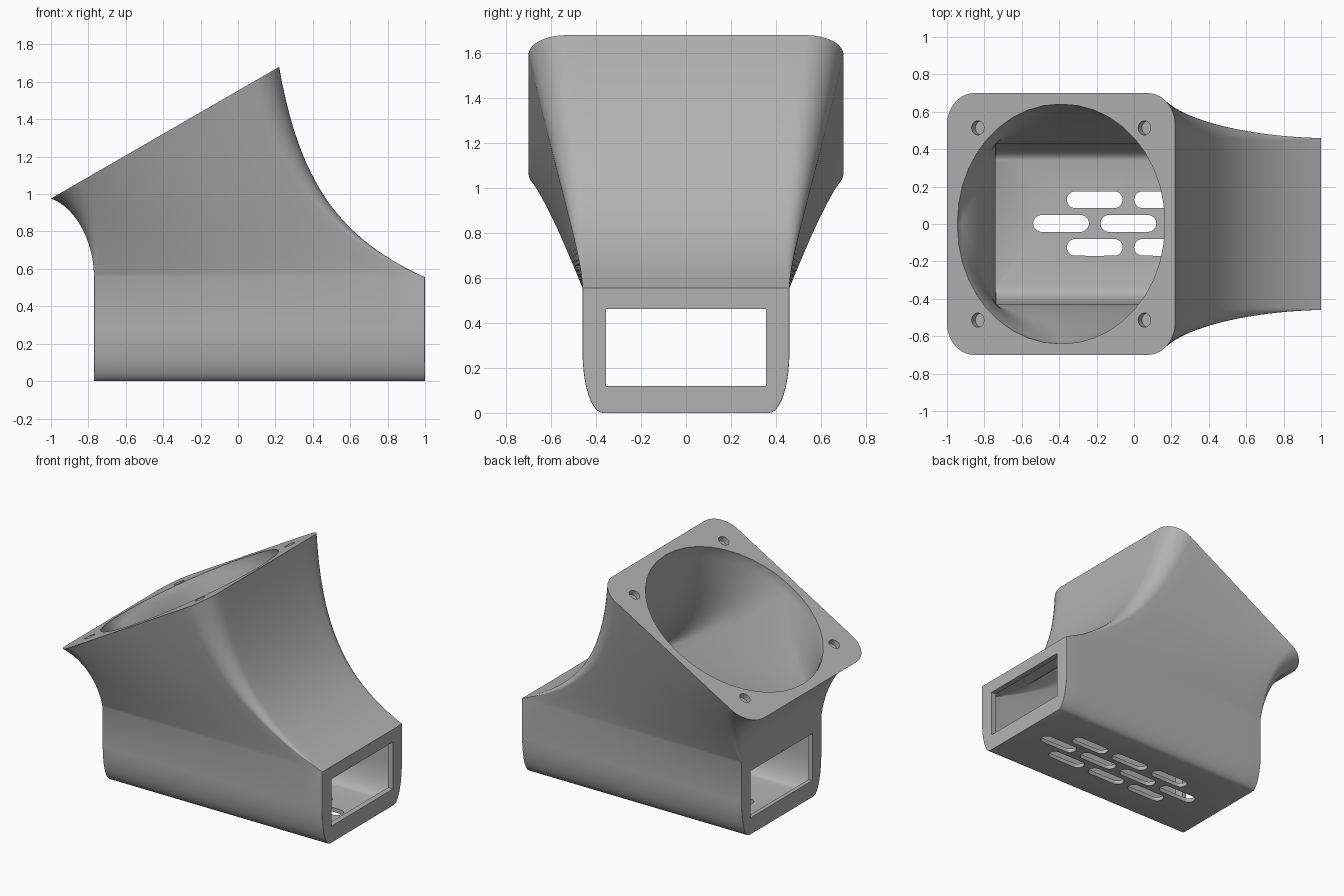
import bpy, bmesh, math
from mathutils import Vector, Matrix

cube = bpy.data.objects.get("Cube")
if cube:
    bpy.data.objects.remove(cube, do_unlink=True)

grey = bpy.data.materials.new("plain_grey")
grey.use_nodes = True
COLOUR = (0.45, 0.45, 0.45, 1)
grey.diffuse_color = COLOUR
grey.node_tree.nodes["Principled BSDF"].inputs["Base Color"].default_value = COLOUR

TILT = math.radians(30)
PLATE = Vector((-0.39, 0, 1.328))          # centre of the tilted fan face
NORMAL = Vector((-math.sin(TILT), 0, math.cos(TILT)))
ALONG = Vector((math.cos(TILT), 0, math.sin(TILT)))


def lerp(a, b, t):
    return a + (b - a) * t


def bezier(points, t):
    pts = [Vector((x, 0, z)) for x, z in points]
    while len(pts) > 1:
        pts = [a.lerp(b, t) for a, b in zip(pts, pts[1:])]
    return pts[0]


def ring(low, high, w_low, w_high, radius, arc=10, side=12):
    """Rounded rectangle between two points of the centre plane."""
    mid, half = (low + high) / 2, (high - low).length / 2
    u = (high - low).normalized()
    w = (w_low + w_high) / 2
    flat = []
    for k, (sx, sy) in enumerate([(1, 1), (-1, 1), (-1, -1), (1, -1)]):
        for i in range(arc + 1):
            a = (k + i / arc) * math.pi / 2
            flat.append((sx * (half - radius) + radius * math.cos(a),
                         sy * (w - radius) + radius * math.sin(a)))
    out = []
    for i, p in enumerate(flat):
        q = flat[(i + 1) % len(flat)]
        steps = side if i % (arc + 1) == arc else 1
        for s in range(steps):
            x, y = lerp(p[0], q[0], s / steps), lerp(p[1], q[1], s / steps)
            y *= lerp(w_low, w_high, (x / half + 1) / 2) / w
            out.append(mid + u * x + Vector((0, y, 0)))
    return out


def finish(bm, name):
    bmesh.ops.recalc_face_normals(bm, faces=bm.faces)
    mesh = bpy.data.meshes.new(name)
    bm.to_mesh(mesh)
    bm.free()
    obj = bpy.data.objects.new(name, mesh)
    bpy.context.collection.objects.link(obj)
    mesh.materials.append(grey)
    return obj


def loft(rings, name):
    bm = bmesh.new()
    rows = [[bm.verts.new(p) for p in r] for r in rings]
    n = len(rows[0])
    for a, b in zip(rows, rows[1:]):
        for i in range(n):
            j = (i + 1) % n
            bm.faces.new((a[i], a[j], b[j], b[i]))
    bm.faces.new(rows[0][::-1])
    bm.faces.new(rows[-1])
    return finish(bm, name)


def duct(left, right, floor, belly, w0, w1, curve, r1, r_pow, steps=28):
    """Rounded trough below, swept up into the flared fan mouth."""
    x0, x1, top = left[0][0], right[0][0], left[0][1]
    rings = []
    for i in range(11):
        s = 1 - math.cos(i / 10 * math.pi / 2)
        w = w0 - 0.09 * (1 - math.sqrt(max(0, 1 - (1 - s) ** 2)))
        z = floor + belly * s
        rings.append(ring(Vector((x0, 0, z)), Vector((x1, 0, z)), w, w, 0.004))
    for i in range(steps + 1):
        t = i / steps
        wl, wr = (lerp(w0, w1, t ** e) for e in curve)
        rings.append(ring(bezier(left, t), bezier(right, t), wl, wr,
                          max(0.004, r1 * t ** r_pow)))
    return rings


# Outer body
body = loft(duct([(-0.77, 0.555), (-0.77, 0.75), (-0.87, 0.93), (-1, 0.976)],
                 [(1, 0.555), (0.55, 0.76), (0.33, 1.05), (0.22, 1.68)],
                 0, 0.27, 0.46, 0.70, (1.0, 1.6), 0.17, 1), "fan_duct")

# Inner air passage, ending in a short straight circular lip
R = 0.64
mouth = [PLATE + ALONG * R * s - NORMAL * 0.03 for s in (-1, 1)]
inner = duct([(-0.74, 0.47), (-0.74, 0.72), (-0.83, 0.9), (mouth[0].x, mouth[0].z)],
             [(0.96, 0.47), (0.5, 0.69), (0.27, 1.0), (mouth[1].x, mouth[1].z)],
             0.03, 0.24, 0.43, R, (1.5, 1.8), R * 0.985, 1.5)
inner.append([p + NORMAL * 0.13 for p in inner[-1]])
cutters = [loft(inner, "air_passage_cutter")]


def box_cutter(lo, hi):
    bm = bmesh.new()
    bmesh.ops.create_cube(bm, size=1)
    lo, hi = Vector(lo), Vector(hi)
    bmesh.ops.scale(bm, vec=hi - lo, verts=bm.verts)
    bmesh.ops.translate(bm, vec=(lo + hi) / 2, verts=bm.verts)
    cutters.append(finish(bm, "end_opening_cutter"))


def round_cutter(centre, rx, ry, depth, turn, stretch=0):
    """Elliptic cylinder, or a slot when stretched along its x axis."""
    bm = bmesh.new()
    bmesh.ops.create_cone(bm, cap_ends=True, segments=40, radius1=1, radius2=1, depth=depth)
    for v in bm.verts:
        v.co.x = v.co.x * rx + (math.copysign(stretch, v.co.x) if abs(v.co.x) > 1e-4 else 0)
        v.co.y *= ry
    bm.transform(Matrix.Translation(centre) @ turn)
    cutters.append(finish(bm, "round_cutter"))


# Rectangular openings in both end walls
box_cutter((-0.9, -0.355, 0.12), (1.1, 0.355, 0.462))

# Scalloped lobes of the outlet
to_x = Matrix.Rotation(math.pi / 2, 4, "Y")
for s in (-1, 1):
    round_cutter((1, s * 0.235, 0.157), 0.125, 0.185, 0.16, to_x)
    round_cutter((1, s * 0.34, 0.385), 0.075, 0.06, 0.16, to_x)

# Staggered drain slots in the floor
for y, first, count in ((0.13, -0.21, 3), (0.003, -0.39, 4), (-0.125, -0.21, 3)):
    for i in range(count):
        round_cutter((first + 0.36 * i, y, 0), 0.045, 0.045, 0.16, Matrix(), 0.104)

# Blind screw holes in the fan face
tilt = Matrix.Rotation(-TILT, 4, "Y")
for sx in (-1, 1):
    for sy in (-1, 1):
        round_cutter(PLATE + ALONG * 0.514 * sx + Vector((0, 0.514 * sy, 0)),
                     0.038, 0.038, 0.08, tilt)

# Cut everything out of the body
for c in cutters:
    m = body.modifiers.new("cut", "BOOLEAN")
    m.operation, m.solver, m.object = "DIFFERENCE", "EXACT", c
bpy.context.view_layer.update()
result = bpy.data.meshes.new_from_object(
    body.evaluated_get(bpy.context.evaluated_depsgraph_get()))
body.modifiers.clear()
body.data = result
result.materials.clear()
result.materials.append(grey)
for c in cutters:
    bpy.data.objects.remove(c, do_unlink=True)

bpy.ops.object.select_all(action="DESELECT")
body.select_set(True)
bpy.context.view_layer.objects.active = body
bpy.ops.object.shade_smooth_by_angle(angle=math.radians(30))
